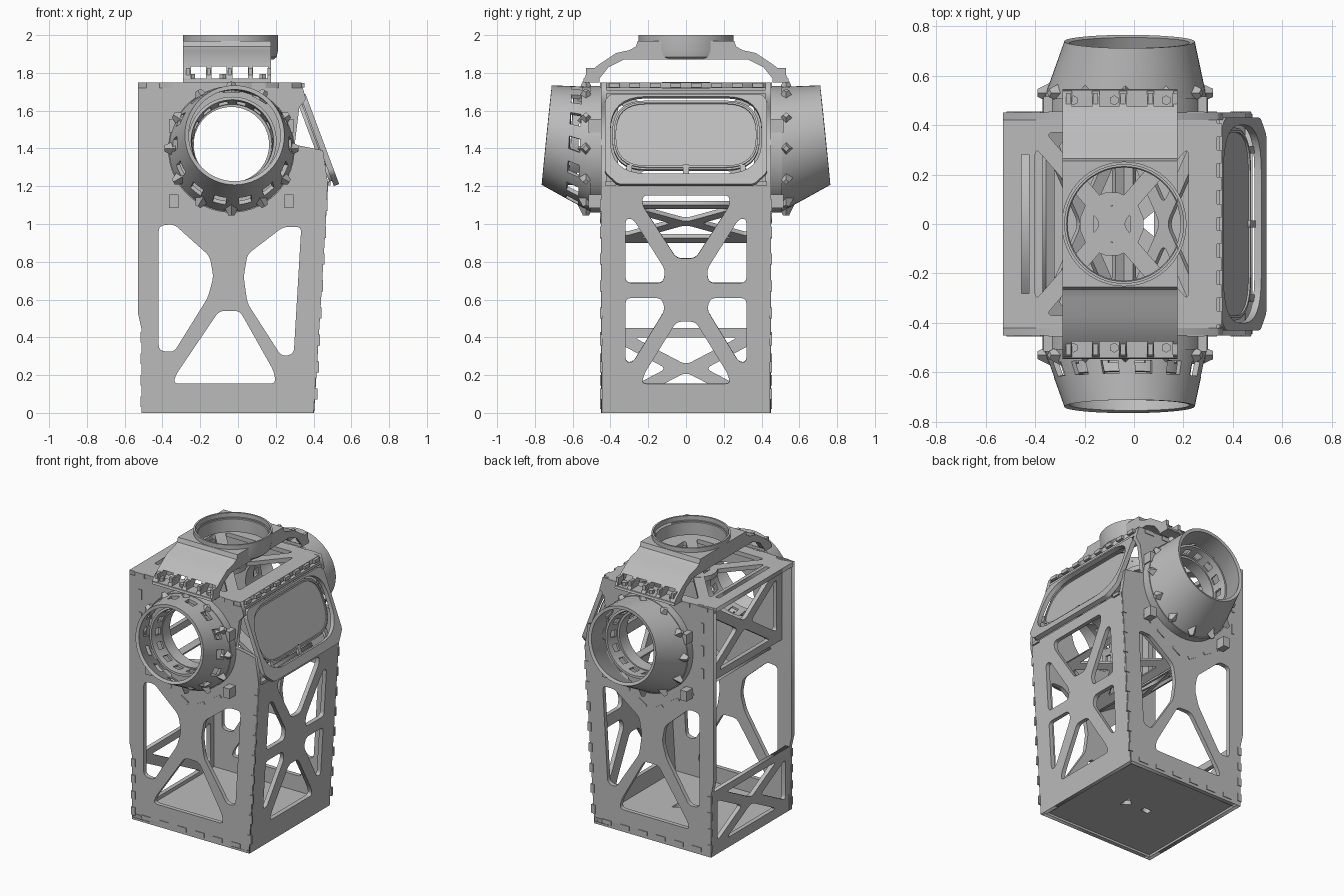
import bpy, bmesh
from math import sin, cos, pi, tau
from mathutils import Matrix, Vector

old = bpy.data.objects.get("Cube")
if old:
    bpy.data.objects.remove(old, do_unlink=True)

grey = bpy.data.materials.new("plain grey")
grey.use_nodes = True
grey.diffuse_color = (0.5, 0.5, 0.5, 1)
grey.node_tree.nodes["Principled BSDF"].inputs["Base Color"].default_value = (0.5, 0.5, 0.5, 1)


def add(name, data):
    ob = bpy.data.objects.new(name, data)
    bpy.context.collection.objects.link(ob)
    return ob


def baked(ob, name):
    """Replace an object by its evaluated mesh."""
    dg = bpy.context.evaluated_depsgraph_get()
    dg.update()
    me = bpy.data.meshes.new_from_object(ob.evaluated_get(dg))
    mat = ob.matrix_world.copy()
    bpy.data.objects.remove(ob, do_unlink=True)
    me.materials.clear()
    me.materials.append(grey)
    new = add(name, me)
    new.matrix_world = mat
    return new


def from_bm(name, bm):
    me = bpy.data.meshes.new(name)
    bm.to_mesh(me)
    bm.free()
    me.materials.append(grey)
    return add(name, me)


def rounded(pts, r=0.03, n=4):
    """Round every corner of a polygon with a short curve."""
    out = []
    for i, p in enumerate(pts):
        p, a, b = Vector(p), Vector(pts[i - 1]), Vector(pts[(i + 1) % len(pts)])
        s = p + (a - p).normalized() * min(r, (a - p).length * 0.45)
        e = p + (b - p).normalized() * min(r, (b - p).length * 0.45)
        out += [s.lerp(p, k / n).lerp(p.lerp(e, k / n), k / n) for k in range(n + 1)]
    return out


def circle(cx, cy, r, n=48):
    return [(cx + r * cos(tau * (i + 0.5) / n), cy + r * sin(tau * (i + 0.5) / n)) for i in range(n)]


def rect(x0, y0, x1, y1):
    return [(x0, y0), (x1, y0), (x1, y1), (x0, y1)]


def mirrored(pts):
    return [(-x, y) for x, y in pts]


def panel(name, outline, holes, origin, u, v, thick=0.03):
    """Flat cut sheet: outline with holes, laid in the plane of u and v."""
    cu = bpy.data.curves.new(name, "CURVE")
    cu.dimensions, cu.fill_mode, cu.extrude = "2D", "BOTH", thick / 2
    for pts in [outline] + holes:
        sp = cu.splines.new("POLY")
        sp.points.add(len(pts) - 1)
        for q, p in zip(sp.points, pts):
            q.co = (p[0], p[1], 0, 1)
        sp.use_cyclic_u = True
    ob = add("tmp", cu)
    u, v = Vector(u).normalized(), Vector(v).normalized()
    m = Matrix((u, v, u.cross(v))).transposed().to_4x4()
    m.translation = origin
    ob.matrix_world = m
    bpy.context.view_layer.update()
    return baked(ob, name)


def cross_holes(x0, y0, x1, y1, band=0.05):
    """Four triangular openings that leave a diagonal cross."""
    c = Vector(((x0 + x1) / 2, (y0 + y1) / 2))
    cs = [Vector(p) for p in rect(x0, y0, x1, y1)]
    out = []
    for i in range(4):
        a, b = cs[i], cs[(i + 1) % 4]
        mid = (a + b) / 2
        d = (b - a).normalized()
        h = (c - mid).length
        cut = band * (b - a).length / 2 / h
        lift = band * h / ((b - a).length / 2)
        out.append(rounded([a + d * cut, b - d * cut, c + (mid - c).normalized() * lift], 0.035))
    return out


def boxes(name, items):
    bm = bmesh.new()
    for c, s in items:
        bmesh.ops.create_cube(bm, size=1, matrix=Matrix.Translation(c) @ Matrix.Diagonal((*s, 1)))
    return from_bm(name, bm)


def tab_row(name, p, q, n, size):
    p, q = Vector(p), Vector(q)
    return boxes(name, [(p.lerp(q, i / (n - 1)), size) for i in range(n)])


def tube(name, side, rings, thick, n=56, window_row=None):
    """Loft of tilted rings (x, depth, z, radius, tilt) along y, with optional windows."""
    bm = bmesh.new()
    vs = [[bm.verts.new((x + r * cos(tau * i / n), side * (d - k * r * sin(tau * i / n)), z + r * sin(tau * i / n)))
           for i in range(n)] for x, d, z, r, k in rings]
    for j in range(len(rings) - 1):
        for i in range(n):
            if j == window_row and (i + 1) % 4 < 2:
                continue
            k = (i + 1) % n
            bm.faces.new((vs[j][i], vs[j][k], vs[j + 1][k], vs[j + 1][i]))
    ob = from_bm("tmp", bm)
    mod = ob.modifiers.new("wall", "SOLIDIFY")
    mod.thickness, mod.offset = thick, 0
    return baked(ob, name)


smooth = []
X, Y, Z = (1, 0, 0), (0, 1, 0), (0, 0, 1)

# Front and back sheets
face = [(-.51, 0), (.4, 0), (.475, 1.22), (.45, 1.39), (.3, 1.42), (.325, 1.62), (.36, 1.66),
        (.335, 1.75), (-.53, 1.75), (-.53, .53), (-.51, .44)]
face_holes = [
    rounded([(-.42, .99), (-.34, 1.0), (-.15, .83), (-.13, .72), (-.16, .61), (-.34, .32), (-.42, .33)]),
    rounded([(.335, .985), (.24, .985), (.05, .84), (.03, .72), (.05, .58), (.23, .30), (.295, .31)]),
    rounded([(-.34, .155), (.2, .155), (.19, .22), (.01, .54), (-.1, .54), (-.33, .2)]),
    circle(-.035, 1.42, .2, 32)]
for side, label in ((-1, "front"), (1, "back")):
    panel(label + "_sheet", face, face_holes, (0, side * .435, 0), X, Z)
    # Camera-like round port: flange, cone, liner and lugs
    panel(label + "_flange", circle(-.035, 1.395, .335), [circle(-.035, 1.42, .2, 32)],
          (0, side * .477, 0), X, Z, .06)
    base, rim = Vector((-.035, .5, 1.395, .32, 0)), Vector((-.018, .735, 1.47, .253, .095))
    smooth.append(tube(label + "_port", side, [base.lerp(rim, t) for t in (0, .25, .5, 1)], .022,
                       window_row=1 if side < 0 else None))
    smooth.append(tube(label + "_liner", side, [(-.03, d, z, r, k) for d, z, r, k in
                  ((.48, 1.42, .215, 0), (.52, 1.425, .218, .02), (.57, 1.435, .222, .04), (.61, 1.44, .226, .06))],
                  .016, window_row=1))
    bm = bmesh.new()
    for i in range(12):
        a = tau * i / 12 + pi / 2
        m = Matrix.Translation((-.035 + .325 * cos(a), side * .53, 1.4 + .325 * sin(a)))
        m = m @ Vector((cos(a), 0, sin(a))).to_track_quat("Z", "Y").to_matrix().to_4x4()
        bmesh.ops.create_cone(bm, cap_ends=True, segments=4, radius1=.045, radius2=.016, depth=.06, matrix=m)
    from_bm(label + "_lugs", bm)
    # Brackets beside the port
    boxes(label + "_brackets", [((x, side * .475, z), (.05, .08, .07))
                                for x in (-.34, .27) for z in (1.12, 1.52)])
    # Interlocking tabs on the sheet edges
    y = side * .448
    tab_row(label + "_left_tabs", (-.5, y, .06), (-.5, y, .4), 4, (.03, .014, .055))
    tab_row(label + "_bottom_tabs", (-.4, y, .035), (.3, y, .035), 6, (.07, .014, .03))
    tab_row(label + "_right_tabs", (.405, y, .1), (.458, y, 1.1), 8, (.03, .014, .06))
    tab_row(label + "_top_tabs", (-.45, y, 1.735), (.25, y, 1.735), 6, (.07, .014, .03))
    tab_row(label + "_upper_left_tabs", (-.445, y, 1.28), (-.445, y, 1.6), 3, (.022, .014, .07))
    for sx in (-1, 1):
        for t in (.2, .6, .95):
            panel(label + "_shelf_tab", rect(-.035, -.011, .035, .011), [],
                  (-.04 + sx * .32 * t, y, .91 + .2 * t), (.32, 0, .2 * sx), (-.2 * sx, 0, .32), .014)

# Floor
panel("floor", rect(-.505, -.45, .4, .45),
      [rect(-.13, -.02, -.07, .02), [(.02, 0), (.08, .05), (.08, -.05)]], (0, 0, .03), X, Y)

# Right braced side, leaning outwards
half = [rounded([(-.32, 1.03), (-.28, 1.03), (-.11, .76), (-.12, .69), (-.32, .69)]),
        rounded([(-.32, .61), (-.13, .61), (-.11, .55), (-.28, .27), (-.32, .27)])]
middle = [rounded([(-.23, 1.155), (.23, 1.155), (.23, 1.1), (.05, .82), (-.05, .82), (-.23, 1.1)]),
          rounded([(-.235, .155), (.235, .155), (.22, .21), (.05, .485), (-.05, .485), (-.22, .21)])]
panel("leaning_side", rect(-.445, 0, .445, 1.225), half + [mirrored(h) for h in half] + middle,
      (.388, 0, 0), Y, (.075, 0, 1.22))
tab_row("leaning_side_top_tabs", (.475, -.4, 1.215), (.475, .4, 1.215), 2, (.03, .06, .02))

# Lower and upper braces on the open side
panel("lower_brace", rect(-.445, 0, .445, .45), cross_holes(-.38, .07, .38, .4, .045), (-.495, 0, 0), Y, Z)
panel("upper_brace", rect(-.43, 1.19, .43, 1.725), cross_holes(-.36, 1.24, .36, 1.67, .045), (-.44, 0, 0), Y, Z)

# V-shaped shelf beneath the ports
for sx in (-1, 1):
    panel("shelf", rect(0, -.42, .38, .42), cross_holes(.05, -.33, .34, .33, .035),
          (-.04, 0, .91), (sx * .32, 0, .2), Y, .025)

# Top sheet with crossed ribs and a hub
panel("top_sheet", rect(-.53, -.45, .335, .45),
      cross_holes(-.4, -.37, .22, .37, .05) + [rect(-.455, -.28, -.425, .28)], (0, 0, 1.735), X, Y)
panel("top_hub", circle(-.09, 0, .13, 16), [circle(-.09, 0, .08, 8)], (0, 0, 1.735), X, Y, .034)
tab_row("top_sheet_tabs", (.338, -.38, 1.735), (.338, .38, 1.735), 8, (.03, .055, .024))

# Arched strap over the top, with the foot windows and round opening cut out
outer = [(.545, 1.755), (.53, 1.79), (.46, 1.845), (.37, 1.905), (.3, 1.92), (.265, 1.94), (.255, 1.97)]
inner = [(.33, 1.87), (.41, 1.83), (.47, 1.755)]
arch = outer + mirrored(outer)[::-1] + mirrored(inner)[::-1] + inner
strap = panel("strap", arch, [], (-.0575, 0, 0), Y, Z, .465)
bm = bmesh.new()
for x in (-.21, -.1, .012, .12):
    bmesh.ops.create_cube(bm, size=1, matrix=Matrix.Translation((x, 0, 1.802)) @ Matrix.Diagonal((.08, 1.4, .062, 1)))
foot_cutter = from_bm("foot_cutter", bm)
bm = bmesh.new()
bmesh.ops.create_cone(bm, cap_ends=True, segments=64, radius1=.232, radius2=.232, depth=.4,
                      matrix=Matrix.Translation((-.04, 0, 1.99)))
port_cutter = from_bm("opening_cutter", bm)
for cutter in (foot_cutter, port_cutter):
    cutter.hide_render = True
    mod = strap.modifiers.new("cut", "BOOLEAN")
    mod.operation, mod.object, mod.solver = "DIFFERENCE", cutter, "EXACT"
strap = baked(strap, "strap")
for cutter in (foot_cutter, port_cutter):
    bpy.data.objects.remove(cutter, do_unlink=True)
smooth.append(strap)

# Collar ring of the top opening
bm = bmesh.new()
profile = [(.228, 1.87), (.245, 1.885), (.252, 1.92), (.252, 2), (.24, 2), (.24, 1.97), (.228, 1.96)]
rows = [[bm.verts.new((-.04 + r * cos(tau * i / 64), r * sin(tau * i / 64), z)) for i in range(64)] for r, z in profile]
for j in range(len(rows)):
    a, b = rows[j], rows[(j + 1) % len(rows)]
    for i in range(64):
        k = (i + 1) % 64
        bm.faces.new((a[i], a[k], b[k], b[i]))
bmesh.ops.recalc_face_normals(bm, faces=bm.faces)
smooth.append(from_bm("collar", bm))

# Strap feet, gussets and bolts
for side in (-1, 1):
    y = side * .5
    boxes("strap_foot", [((-.0575, y, 1.76), (.465, .085, .02))] +
          [((x, y, 1.79), (.02, .06, .07)) for x in (-.265, -.155, -.044, .066, .165)])
    bm = bmesh.new()
    for x in (-.245, -.08, .13):
        bmesh.ops.create_cone(bm, cap_ends=True, segments=6, radius1=.02, radius2=.02, depth=.03,
                              matrix=Matrix.Translation((x, y, 1.78)))
    from_bm("strap_bolts", bm)

# Slanted display: frame, screen plate and holding posts
down, top = Vector((.185, 0, -.495)).normalized(), Vector((.322, 0, 1.74))
out = Vector((.937, 0, .35))
panel("display_frame", rounded([(.06, -.4), (.1, -.43), (.5, -.43), (.57, -.36), (.57, .36), (.5, .43),
      (.1, .43), (.06, .4)], .02), [rounded(rect(.075, -.4, .51, .4), .19, 8)], top, down, Y, .03)
panel("display_plate", rounded(rect(.085, -.39, .475, .39), .18, 8), [], top - out * .03, down, Y, .02)
panel("display_lip", rounded(rect(.095, -.38, .465, .38), .17, 8),
      [rounded(rect(.105, -.37, .455, .37), .16, 8)], top - out * .018, down, Y, .012)
for y in (-.3, 0, .3):
    panel("display_post", rect(.45, -.015, .54, .015), [], top - out * .02, down, Y, .02).location.y = y
boxes("display_rail", [((.335, 0, 1.7), (.025, .84, .02))])

# Smooth the round parts only
bpy.ops.object.select_all(action="DESELECT")
for ob in smooth:
    ob.select_set(True)
bpy.context.view_layer.objects.active = smooth[0]
bpy.ops.object.shade_smooth_by_angle(angle=pi / 6)
